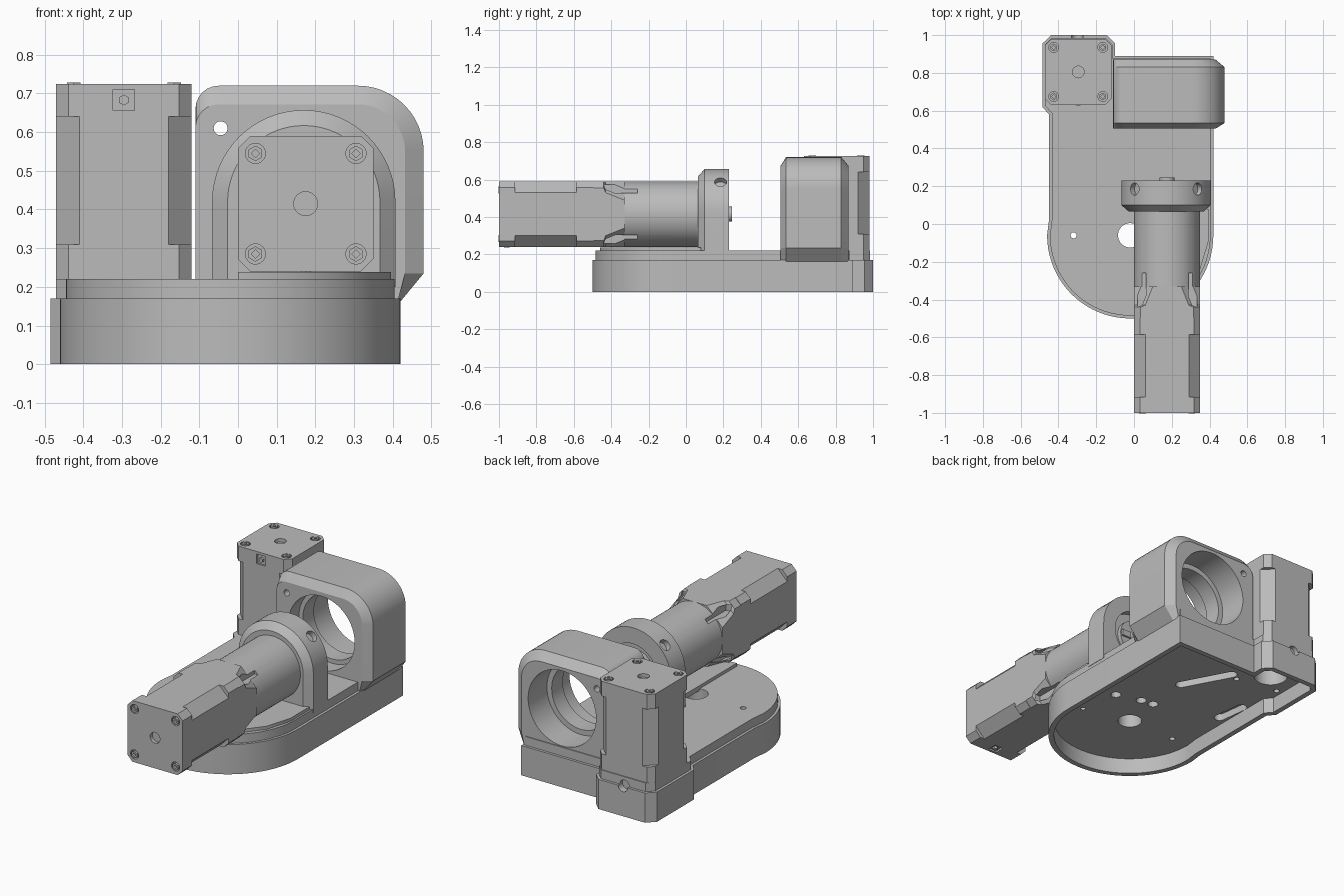
import bpy, bmesh, math
from mathutils import Vector, Matrix

cube = bpy.data.objects.get("Cube")
if cube:
    bpy.data.objects.remove(cube, do_unlink=True)

grey = bpy.data.materials.new("machined grey")
grey.use_nodes = True
grey.diffuse_color = (0.5, 0.5, 0.5, 1)
grey.node_tree.nodes["Principled BSDF"].inputs["Base Color"].default_value = (0.5, 0.5, 0.5, 1)


def add_object(name, bm):
    bmesh.ops.recalc_face_normals(bm, faces=bm.faces[:])
    mesh = bpy.data.meshes.new(name)
    bm.to_mesh(mesh)
    bm.free()
    mesh.materials.append(grey)
    ob = bpy.data.objects.new(name, mesh)
    bpy.context.scene.collection.objects.link(ob)
    return ob


def loft(name, rings, axis="z"):
    """Skin a stack of (level, 2D outline) pairs along z or y, capped at both ends."""
    bm = bmesh.new()
    rows = []
    for level, pts in rings:
        rows.append([bm.verts.new((a, b, level) if axis == "z" else (a, level, b))
                     for a, b in pts])
    n = len(rows[0])
    for low, high in zip(rows, rows[1:]):
        for i in range(n):
            j = (i + 1) % n
            bm.faces.new((low[i], low[j], high[j], high[i]))
    bm.faces.new(rows[0])
    bm.faces.new(rows[-1])
    return add_object(name, bm)


def cylinder(name, start, end, radius, sides=32):
    start, end = Vector(start), Vector(end)
    way = end - start
    place = Matrix.Translation((start + end) / 2) @ way.to_track_quat("Z", "Y").to_matrix().to_4x4()
    bm = bmesh.new()
    bmesh.ops.create_cone(bm, cap_ends=True, segments=sides, radius1=radius,
                          radius2=radius, depth=way.length, matrix=place)
    return add_object(name, bm)


def box(name, centre, size):
    bm = bmesh.new()
    bmesh.ops.create_cube(bm, size=1, matrix=Matrix.Translation(centre) @ Matrix.Diagonal((*size, 1)))
    return add_object(name, bm)


def cut(ob, cutters):
    """Subtract the cutters, keep the result as plain mesh, and drop the cutters."""
    for c in cutters:
        c.hide_render = True
        mod = ob.modifiers.new("cut", "BOOLEAN")
        mod.object, mod.operation, mod.solver = c, "DIFFERENCE", "EXACT"
    bpy.context.view_layer.update()
    deps = bpy.context.evaluated_depsgraph_get()
    mesh = bpy.data.meshes.new_from_object(ob.evaluated_get(deps))
    ob.modifiers.clear()
    ob.data = mesh
    for c in cutters:
        bpy.data.objects.remove(c, do_unlink=True)


def arc(cx, cy, r, a0, a1, n=12):
    steps = [math.radians(a0 + (a1 - a0) * i / n) for i in range(n + 1)]
    return [(cx + r * math.cos(a), cy + r * math.sin(a)) for a in steps]


def octagon(h, c, cx=0, cy=0):
    """Square of half width h with corners cut by c."""
    k = h - c
    pts = [(h, -k), (h, k), (k, h), (-k, h), (-h, k), (-h, -k), (-k, -h), (k, -h)]
    return [(cx + x, cy + y) for x, y in pts]


# Base: stepped slab with a rounded front and a corner widened for the motor
def base_outline(d):
    e = 0.4 * d
    return arc(-0.02, -0.06, 0.44 - d, 180, 360, 40) + [
        (0.42 - d, 0.89 - d), (-0.10 - d, 0.89 - d), (-0.10 - d, 0.955 - e),
        (-0.145 - e, 1 - d), (-0.44 + e, 1 - d), (-0.485 + d, 0.955 - e),
        (-0.485 + d, 0.62 + e), (-0.45 + d, 0.58 + e), (-0.45 + d, 0.02)]


outer, upper, inner = base_outline(0), base_outline(0.015), base_outline(0.03)
base = loft("base", [(0, outer), (0.17, outer), (0.17, upper), (0.22, upper)])


def slot(ax, ay, bx, by, r):
    a = math.degrees(math.atan2(by - ay, bx - ax))
    pts = arc(bx, by, r, a - 90, a + 90, 8) + arc(ax, ay, r, a + 90, a + 270, 8)
    return loft("slot_cutter", [(0.05, pts), (0.13, pts)])


cutters = [loft("recess_cutter", [(-0.05, inner), (0.09, inner)]),
           slot(0.02, 0.42, -0.12, 0.68, 0.03), slot(-0.37, 0.28, -0.39, 0.44, 0.03),
           cylinder("shaft_cutter", (-0.295, 0.8, 0.05), (-0.295, 0.8, 0.19), 0.09),
           cylinder("notch_cutter", (-0.3, 0.96, 0.17), (-0.3, 1.05, 0.17), 0.03)]
for x, y, r, top in [(-0.02, -0.06, 0.065, 0.3), (-0.32, -0.06, 0.016, 0.3),
                     (0.22, 0.11, 0.028, 0.15), (0.075, 0.15, 0.028, 0.15),
                     (0, 0.16, 0.028, 0.15), (0.26, -0.12, 0.014, 0.15),
                     (-0.17, 0.66, 0.016, 0.15), (-0.42, 0.7, 0.016, 0.15)]:
    cutters.append(cylinder("hole_cutter", (x, y, 0.05), (x, y, top), r, 24))
cut(base, cutters)

# Raised pad below the geared motor
pad = [(0, 0.08), (0, -0.46), (0.1, -0.45), (0.25, -0.37), (0.35, -0.24), (0.395, -0.09), (0.395, 0.08)]
loft("motor_pad", [(0.21, pad), (0.238, pad)])


# Bearing block: rounded housing with chamfered rims and a stepped bore
def block_outline(d):
    return ([(-0.11, 0.15)] + arc(-0.05, 0.66 - d, 0.06, 180, 90, 6)
            + arc(0.31, 0.55, 0.17 - d, 90, 0) + [(0.48 - d, 0.235), (0.41, 0.15)])


full, rim = block_outline(0), block_outline(0.048)
block = loft("bearing_block", [(0.505, rim), (0.535, full), (0.83, full), (0.87, rim)], "y")
bx, bz = 0.175, 0.44
cut(block, [cylinder("bore_cutter", (bx, 0.4, bz), (bx, 1, bz), 0.185, 64),
            cylinder("front_cutter", (bx, 0.4, bz), (bx, 0.6, bz), 0.21, 64),
            cylinder("back_cutter", (bx, 0.7, bz), (bx, 1, bz), 0.215, 64),
            cylinder("screw_cutter", (-0.045, 0.4, 0.61), (-0.045, 1, 0.61), 0.018, 20)])


# Clamp bracket holding the gearbox
def clamp_outline(d):
    r = 0.237 - d
    return [(0.17 + r, 0.2)] + arc(0.17, 0.42, r, 0, 180, 32) + [(0.17 - r, 0.2)]


clamp = loft("clamp_bracket", [(0.065, clamp_outline(0.04)), (0.1, clamp_outline(0)),
                               (0.23, clamp_outline(0))], "y")
cutters = [cylinder("bore_cutter", (0.175, 0.18, 0.415), (0.175, 0.3, 0.415), 0.15, 48)]
for s in (-1, 1):
    cutters.append(cylinder("clamp_screw_cutter", (0.17 + s * 0.145, 0.185, 0.565),
                            (0.17 + s * 0.25, 0.185, 0.67), 0.032, 24))
cut(clamp, cutters)

# Gearbox: round body, square adapter and bolt slots
gx, gz = 0.175, 0.415
gear = cylinder("gearbox", (gx, -0.4, gz), (gx, 0.19, gz), 0.175, 64)
adapter = loft("gearbox_adapter", [(-0.5, octagon(0.175, 0.035, gx, gz)),
                                   (-0.44, octagon(0.175, 0.035, gx, gz)),
                                   (-0.43, octagon(0.175, 0.06, gx, gz)),
                                   (-0.33, octagon(0.175, 0.1, gx, gz))], "y")
for part in (gear, adapter):
    cut(part, [box("slot_cutter", (gx + sx * 0.135, -0.355, gz + sz * 0.135), (0.045, 0.19, 0.045))
               for sx in (-1, 1) for sz in (-1, 1)])
cylinder("output_flange", (gx, 0.18, gz), (gx, 0.215, gz), 0.1)
cylinder("output_shaft", (gx, 0.2, gz), (gx, 0.245, gz), 0.04)
for i, size in enumerate([(0.19, 0.03, 0.035), (0.035, 0.03, 0.19)]):
    box(f"output_key_{i + 1}", (gx, 0.212, gz), size)


# Square motors: end caps, deeper-cut middle, sunk bolts and a small connector
def motor(name, place):
    small, deep = octagon(0.175, 0.032), octagon(0.175, 0.06)
    body = loft(name, [(0, small), (0.09, small), (0.09, deep), (0.42, deep),
                       (0.42, small), (0.505, small)])
    corners = [(sx * 0.13, sy * 0.13) for sx in (-1, 1) for sy in (-1, 1)]
    cut(body, [cylinder("bolt_cutter", (x, y, 0.485), (x, y, 0.55), 0.026, 24) for x, y in corners]
        + [cylinder("shaft_cutter", (0, 0, 0.485), (0, 0, 0.55), 0.031, 24),
           box("connector_cutter", (0, -0.175, 0.463), (0.055, 0.02, 0.055))])
    parts = [body, cylinder(name + "_connector", (0, -0.16, 0.463), (0, -0.178, 0.463), 0.014, 6)]
    for i, (x, y) in enumerate(corners):
        head = cylinder(f"{name}_bolt_{i + 1}", (x, y, 0.48), (x, y, 0.508), 0.02, 6)
        cut(head, [cylinder("socket_cutter", (x, y, 0.495), (x, y, 0.53), 0.011, 4)])
        parts.append(head)
    for p in parts:
        p.data.transform(place)


motor("upright_motor", Matrix.Translation((-0.295, 0.805, 0.22)))
motor("gear_motor", Matrix.Translation((gx, -0.495, gz)) @ Matrix.Rotation(math.pi / 2, 4, "X"))

# Smooth the round surfaces, keep machined edges sharp
bpy.ops.object.select_all(action="DESELECT")
for ob in bpy.context.scene.objects:
    if ob.type == "MESH":
        ob.select_set(True)
        bpy.context.view_layer.objects.active = ob
bpy.ops.object.shade_smooth_by_angle(angle=math.radians(25))
